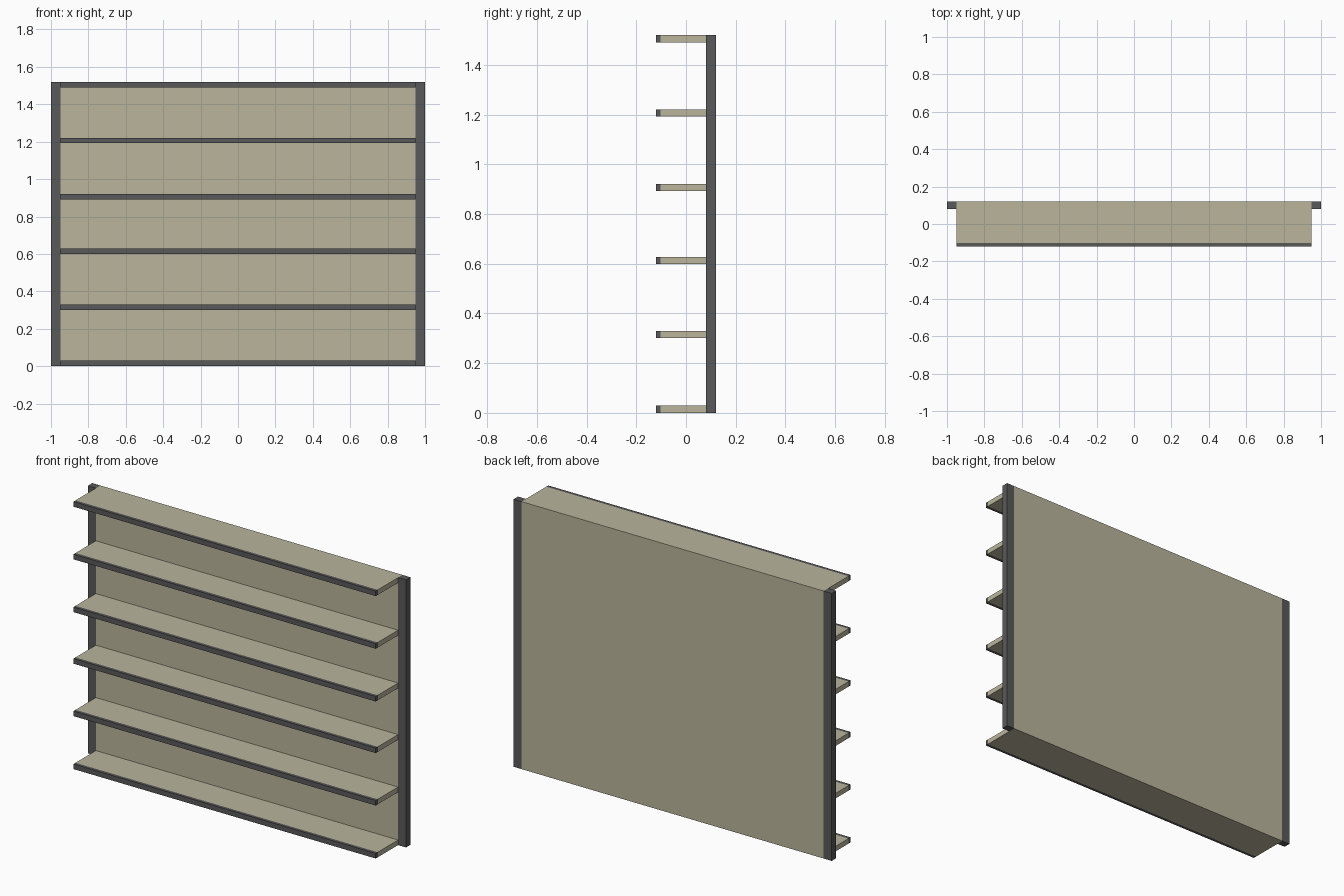
import bpy

default_cube = bpy.data.objects.get("Cube")
if default_cube:
    bpy.data.objects.remove(default_cube, do_unlink=True)


def make_material(name, rgb):
    mat = bpy.data.materials.new(name)
    mat.use_nodes = True
    mat.diffuse_color = (*rgb, 1)
    mat.node_tree.nodes["Principled BSDF"].inputs["Base Color"].default_value = (*rgb, 1)
    return mat


def add_box(name, xs, ys, zs, mat):
    """Box spanning the given (min, max) pair on each axis."""
    spans = (xs, ys, zs)
    bpy.ops.mesh.primitive_cube_add(size=1, location=[(a + b) / 2 for a, b in spans])
    obj = bpy.context.object
    obj.name = name
    obj.scale = [b - a for a, b in spans]
    bpy.ops.object.transform_apply(location=False, rotation=False, scale=True)
    obj.data.materials.append(mat)
    return obj


beige = make_material("beige board", (0.49, 0.46, 0.335))
charcoal = make_material("charcoal trim", (0.1, 0.1, 0.102))

HEIGHT = 1.52
INNER = 0.95                 # half width between the posts
FRONT, LIP, WALL, BACK = -0.12, -0.102, 0.08, 0.12
THICK = 0.029

# Back panel, flush with the posts on both faces
add_box("back_panel", (-INNER, INNER), (WALL, BACK), (0, HEIGHT), beige)

# Side posts
for side, xs in (("left", (INNER, 1)), ("right", (-1, -INNER))):
    add_box(side + "_post", xs, (WALL, BACK), (0, HEIGHT), charcoal)

# Shelves, each with a dark front edging
for i, top in enumerate((THICK, 0.33, 0.628, 0.921, 1.221, HEIGHT), 1):
    zs = (top - THICK, top)
    add_box(f"shelf_{i}", (-INNER, INNER), (LIP, WALL), zs, beige)
    add_box(f"shelf_edging_{i}", (-INNER, INNER), (FRONT, LIP), zs, charcoal)
